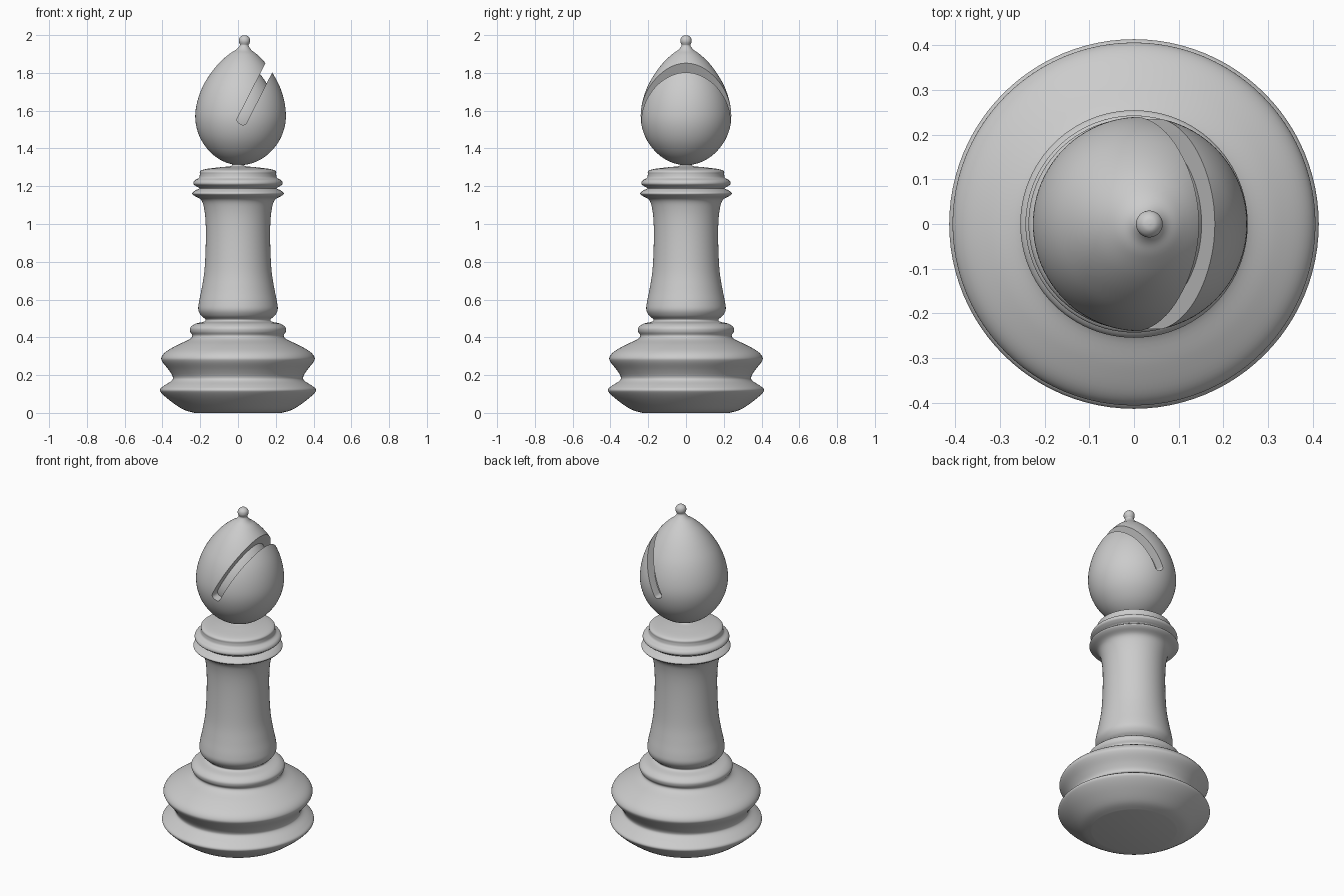
import bpy, bmesh
from math import radians, tau
from mathutils import Matrix, Vector

if "Cube" in bpy.data.objects:
    bpy.data.objects.remove(bpy.data.objects["Cube"])


def smooth_curve(pts, steps=5):
    """Catmull-Rom curve through (radius, height) points."""
    p = [Vector(q) for q in pts]
    p = [p[0]] + p + [p[-1]]
    out = []
    for a, b, c, d in zip(p, p[1:], p[2:], p[3:]):
        for i in range(steps):
            t = i / steps
            out.append(0.5 * (2 * b + (c - a) * t + (2 * a - 5 * b + 4 * c - d) * t * t
                              + (3 * b - a - 3 * c + d) * t ** 3))
    return out + [p[-1]]


def finish(bm, name, matrix=None):
    if matrix:
        bm.transform(matrix)
    bmesh.ops.recalc_face_normals(bm, faces=bm.faces[:])
    mesh = bpy.data.meshes.new(name)
    bm.to_mesh(mesh)
    bm.free()
    obj = bpy.data.objects.new(name, mesh)
    bpy.context.collection.objects.link(obj)
    return obj


def lathe(name, pts, matrix=None, segments=96):
    bm = bmesh.new()
    vs = [bm.verts.new((max(q.x, 0), 0, q.y)) for q in pts]
    es = [bm.edges.new(e) for e in zip(vs, vs[1:])]
    bmesh.ops.spin(bm, geom=vs + es, axis=(0, 0, 1), cent=(0, 0, 0),
                   angle=tau, steps=segments)
    bmesh.ops.remove_doubles(bm, verts=bm.verts[:], dist=1e-5)
    return finish(bm, name, matrix)


def select_only(obj):
    bpy.ops.object.select_all(action='DESELECT')
    obj.select_set(True)
    bpy.context.view_layer.objects.active = obj


def subtract(target, cutter):
    """Cut one object out of another, then discard the cutter."""
    cutter.hide_render = True
    select_only(target)
    mod = target.modifiers.new("cut", 'BOOLEAN')
    mod.operation, mod.solver, mod.object = 'DIFFERENCE', 'EXACT', cutter
    bpy.ops.object.modifier_apply(modifier=mod.name)
    bpy.data.objects.remove(cutter)


# Turned base, stem and collar
base_profile = [
    (0.23, 0), (0.29, 0.018), (0.36, 0.065), (0.405, 0.105), (0.413, 0.125), (0.39, 0.145),
    (0.352, 0.17), (0.345, 0.19), (0.365, 0.225), (0.4, 0.27), (0.405, 0.295), (0.38, 0.325),
    (0.32, 0.36), (0.26, 0.388), (0.242, 0.408), (0.253, 0.43), (0.252, 0.452),
    (0.225, 0.472), (0.18, 0.483), (0.172, 0.495), (0.195, 0.515), (0.21, 0.545),
    (0.207, 0.585), (0.193, 0.655), (0.178, 0.75), (0.171, 0.88), (0.171, 1.0), (0.179, 1.08),
    (0.195, 1.127), (0.232, 1.15), (0.243, 1.163), (0.225, 1.178), (0.205, 1.189),
    (0.222, 1.2), (0.236, 1.213), (0.23, 1.23), (0.207, 1.244), (0.202, 1.262), (0.2, 1.28),
    (0.17, 1.291), (0.09, 1.301), (0.035, 1.308), (0.032, 1.33)]
body = lathe("base_and_stem",
             [Vector((0, 0))] + smooth_curve(base_profile) + [Vector((0, 1.33))])

# Egg-shaped head with ball finial, leaning slightly to the right
lean = Matrix.Translation((0, 0, 1.31)) @ Matrix.Rotation(0.052, 4, 'Y')
egg = [(0, 0), (0.06, 0.011), (0.115, 0.036), (0.165, 0.077), (0.207, 0.134), (0.232, 0.198),
       (0.24, 0.265), (0.23, 0.34), (0.205, 0.415), (0.166, 0.485), (0.122, 0.543),
       (0.075, 0.588), (0.044, 0.61)]
finial = [(0.029, 0.626), (0.023, 0.638), (0.027, 0.648), (0.03, 0.66), (0.027, 0.675),
          (0.015, 0.687), (0, 0.69)]
head = lathe("head", smooth_curve(egg + finial), lean)

# Slanted groove: a slab with a rounded lower end, minus a core that sets its floor
core_pts = [(r * 0.79, 0.26 + (z - 0.26) * 0.79) for r, z in egg] + [(0, 0.55)]
core = lathe("groove_core", smooth_curve(core_pts), lean)
bm = bmesh.new()
bmesh.ops.create_cube(bm, size=1, matrix=Matrix.Translation((0, 0, 0.3))
                      @ Matrix.Diagonal((0.054, 0.8, 0.6, 1)))
low = [e for e in bm.edges if all(v.co.z < 0.01 for v in e.verts)
       and abs(e.verts[0].co.y - e.verts[1].co.y) > 0.1]
bmesh.ops.bevel(bm, geom=low, offset=0.02, segments=6, profile=0.5, affect='EDGES')
slab = finish(bm, "groove_cutter", Matrix.Translation((0.012, 0, 1.53))
              @ Matrix.Rotation(radians(27), 4, 'Y'))
subtract(slab, core)
subtract(head, slab)

for part in (body, head):
    select_only(part)
    bpy.ops.object.shade_smooth()
    bpy.ops.object.shade_smooth_by_angle(angle=radians(35))
